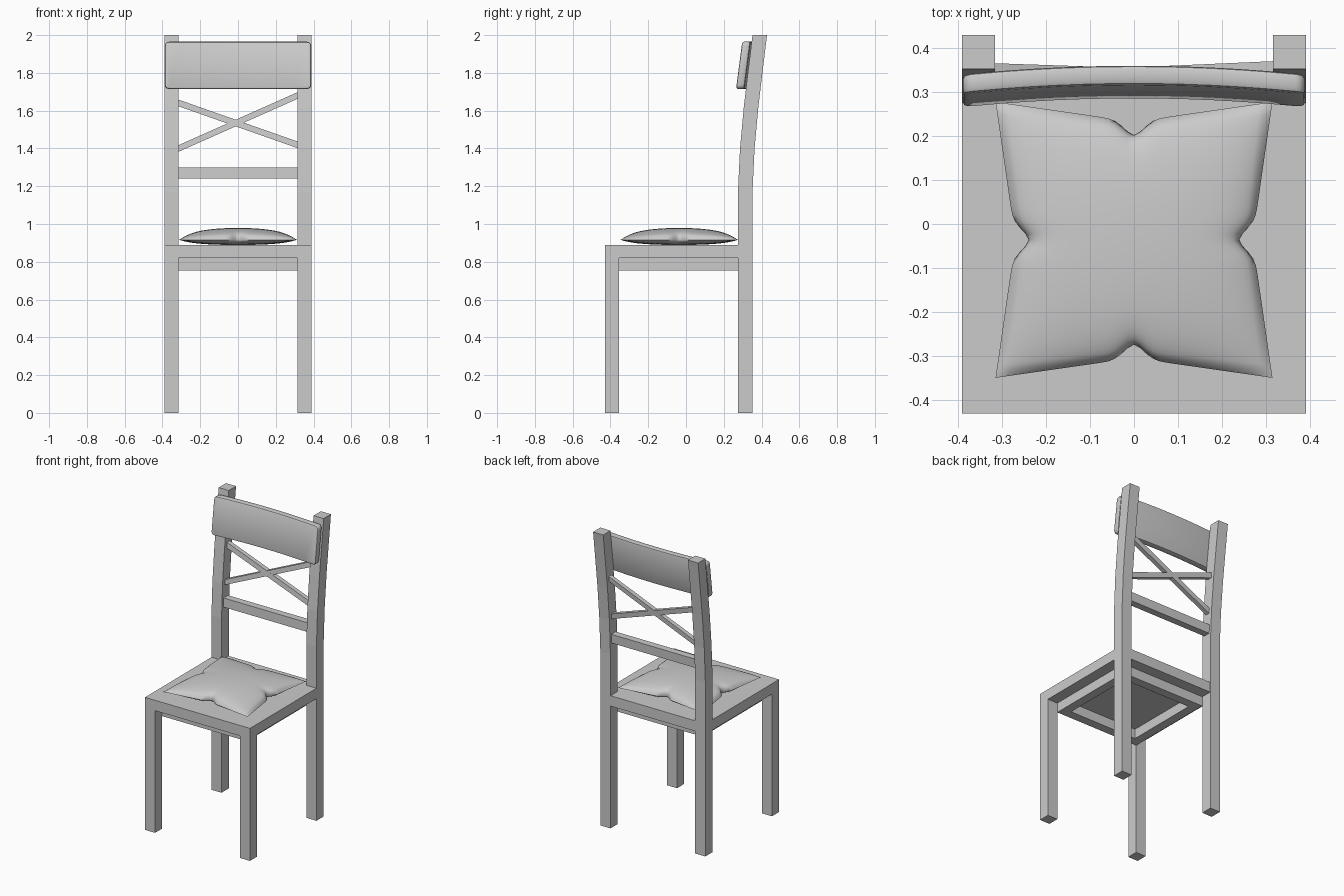
import bpy, bmesh, math
from mathutils import Vector

if "Cube" in bpy.data.objects:
    bpy.data.objects.remove(bpy.data.objects["Cube"])


def finish(name, bm, smooth=None):
    bmesh.ops.recalc_face_normals(bm, faces=bm.faces[:])
    me = bpy.data.meshes.new(name)
    bm.to_mesh(me)
    bm.free()
    ob = bpy.data.objects.new(name, me)
    bpy.context.collection.objects.link(ob)
    if smooth:
        bpy.ops.object.select_all(action='DESELECT')
        ob.select_set(True)
        bpy.context.view_layer.objects.active = ob
        bpy.ops.object.shade_smooth_by_angle(angle=math.radians(smooth))
    return ob


def loft(name, sections):
    """Skin a list of four-point sections and cap both ends."""
    bm = bmesh.new()
    rings = [[bm.verts.new(p) for p in s] for s in sections]
    for a, b in zip(rings, rings[1:]):
        for i in range(4):
            j = (i + 1) % 4
            bm.faces.new((a[i], a[j], b[j], b[i]))
    bm.faces.new(rings[0])
    bm.faces.new(rings[-1])
    return finish(name, bm)


def rect(x0, x1, y0, y1, z):
    return [(x0, y0, z), (x1, y0, z), (x1, y1, z), (x0, y1, z)]


def box(name, x0, x1, y0, y1, z0, z1):
    return loft(name, [rect(x0, x1, y0, y1, z) for z in (z0, z1)])


W, IN = 0.39, 0.315          # outer and inner half width
FRONT, BACK = -0.43, 0.35    # seat depth

# Front edge of the back posts (y, z), leaning back towards the top
POST = [(.275, 0), (.275, 1.17), (.286, 1.4), (.306, 1.62), (.325, 1.78), (.352, 2.0)]


def post_y(z):
    for (y0, z0), (y1, z1) in zip(POST, POST[1:]):
        if z <= z1:
            return y0 + (y1 - y0) * (z - z0) / (z1 - z0)
    return POST[-1][0]


# Legs and back posts
for side, s in (("left", -1), ("right", 1)):
    a, b = sorted((s * IN, s * W))
    box(side + "_front_leg", a, b, FRONT, FRONT + .075, 0, .82)
    loft(side + "_back_post", [rect(a, b, y, y + .077, z) for y, z in POST])

# Seat board
box("seat", -W, W, FRONT, BACK, .82, .89)

# Apron frame under the seat, set in by a leg width
T = .06
y0, y1 = FRONT + .075, BACK - .075
box("front_apron", -IN, IN, y0, y0 + T, .755, .82)
box("back_apron", -IN, IN, y1 - T, y1, .755, .82)
for side, s in (("left", -1), ("right", 1)):
    a, b = sorted((s * IN, s * (IN - T)))
    box(side + "_apron", a, b, y0 + T, y1 - T, .755, .82)


# Back rail and crossed slats, running between the posts
def slat(name, left, right, inset, depth):
    secs = []
    for x, (za, zb) in ((-IN - .005, left), (IN + .005, right)):
        ya, yb = post_y(za) + inset, post_y(zb) + inset
        secs.append([(x, ya, za), (x, ya + depth, za), (x, yb + depth, zb), (x, yb, zb)])
    loft(name, secs)


slat("back_rail", (1.24, 1.30), (1.24, 1.30), .015, .047)
slat("rising_slat", (1.38, 1.415), (1.665, 1.70), .024, .03)
slat("falling_slat", (1.625, 1.66), (1.40, 1.435), .024, .03)

# Headrest pad: rounded board, bowed backwards and tilted
bm = bmesh.new()
bmesh.ops.create_cube(bm, size=1)
for v in bm.verts:
    v.co = Vector((v.co.x * 2 * .388, v.co.y * .044, v.co.z * .25))
corners = [e for e in bm.edges if abs(e.verts[0].co.y - e.verts[1].co.y) > .01]
bmesh.ops.bevel(bm, geom=corners, offset=.022, segments=3, profile=.5, affect='EDGES')
rims = [e for e in bm.edges if abs(e.verts[0].co.y - e.verts[1].co.y) < .001
        and abs(abs(e.verts[0].co.y) - .022) < .001]
bmesh.ops.bevel(bm, geom=rims, offset=.01, segments=2, profile=.5, affect='EDGES')
for i in range(-5, 6):
    bmesh.ops.bisect_plane(bm, geom=bm.verts[:] + bm.edges[:] + bm.faces[:],
                           plane_co=(i * .06, 0, 0), plane_no=(1, 0, 0))
for v in bm.verts:
    bow = .02 * (1 - (v.co.x / W) ** 2)
    v.co = Vector((v.co.x, .302 + v.co.y + bow + v.co.z * .13, 1.84 + v.co.z))
finish("headrest_pad", bm, 35)

# Seat cushion: two puffed sheets joined at a seam, pinched mid-side
N = 44


def pinch(t):
    return .045 * (1 - abs(t)) + .03 * math.exp(-(t / .1) ** 2)


bm = bmesh.new()
for side in (1, -1):
    sheet = bmesh.ops.create_grid(bm, x_segments=N, y_segments=N, size=1)["verts"]
    for p in sheet:
        u, v = p.co.x, p.co.y
        puff = max(0, (1 - u * u) * (1 - v * v)) ** .45
        x = u * (.314 - pinch(v) * u * u)
        y = -.036 + v * (.313 - pinch(u) * v * v)
        height = .063 if side > 0 else .027
        p.co = (x, y, .916 + side * height * puff)
bmesh.ops.remove_doubles(bm, verts=bm.verts[:], dist=1e-5)
finish("seat_cushion", bm, 60)
